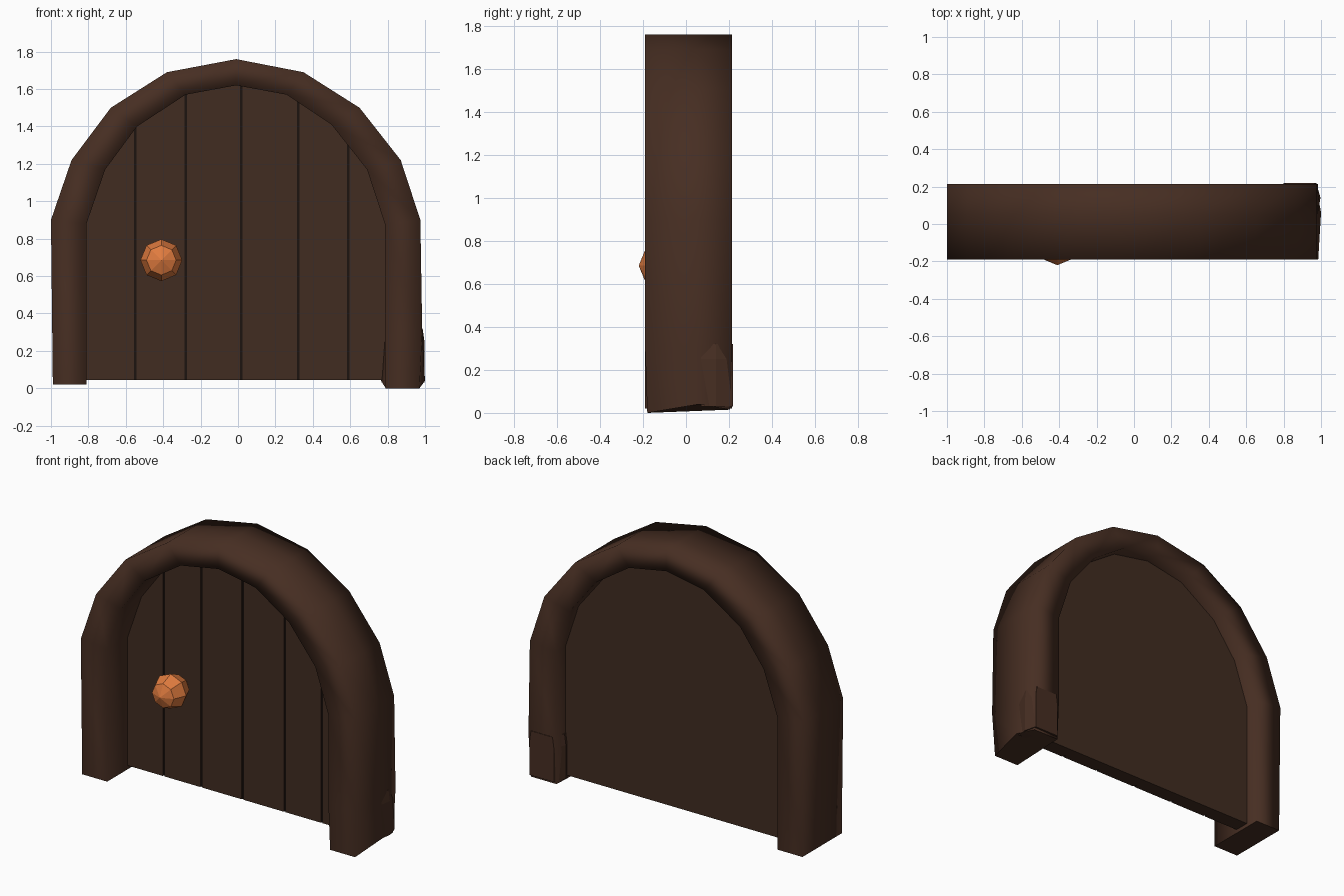
import bpy, bmesh, math
from mathutils import Vector, Matrix

if "Cube" in bpy.data.objects:
    bpy.data.objects.remove(bpy.data.objects["Cube"])


def material(name, rgb):
    m = bpy.data.materials.new(name)
    m.diffuse_color = (*rgb, 1)
    m.use_nodes = True
    m.node_tree.nodes["Principled BSDF"].inputs["Base Color"].default_value = m.diffuse_color
    return m


WOOD = material("frame_wood", (0.062, 0.027, 0.016))
PLANK = material("plank_wood", (0.052, 0.025, 0.015))
SEAM = material("dark_seam", (0.012, 0.007, 0.005))
COPPER = material("copper", (0.75, 0.2, 0.05))


def finish(bm, name, mat, smooth=False):
    bmesh.ops.recalc_face_normals(bm, faces=bm.faces)
    for f in bm.faces:
        f.smooth = smooth and len(f.verts) == 4
    me = bpy.data.meshes.new(name)
    bm.to_mesh(me)
    bm.free()
    me.materials.append(mat)
    ob = bpy.data.objects.new(name, me)
    bpy.context.collection.objects.link(ob)
    return ob


def loft(rings, name, mat, smooth=True):
    bm = bmesh.new()
    vs = [[bm.verts.new(p) for p in r] for r in rings]
    n = len(rings[0])
    for a, b in zip(vs, vs[1:]):
        for i in range(n):
            j = (i + 1) % n
            bm.faces.new((a[i], a[j], b[j], b[i]))
    bm.faces.new(vs[0])
    bm.faces.new(vs[-1])
    return finish(bm, name, mat, smooth)


# Arched frame: outer and inner outlines joined by a deep section
outer = [(-0.99, 0.02), (-1.0, 0.9), (-0.89, 1.22), (-0.68, 1.5), (-0.38, 1.69), (-0.01, 1.76),
         (0.35, 1.69), (0.65, 1.5), (0.87, 1.22), (0.975, 0.9), (0.985, 0.3)]
inner = [(-0.81, 0.02), (-0.81, 0.88), (-0.71, 1.17), (-0.54, 1.4), (-0.28, 1.57), (-0.01, 1.62),
         (0.26, 1.57), (0.5, 1.41), (0.69, 1.17), (0.785, 0.88), (0.785, 0.3)]
F, M, B = -0.19, 0.05, 0.215
rings = []
for (ox, oz), (ix, iz) in zip(outer, inner):
    rings.append([(ox, F, oz), (ox, M, oz), (ox, B, oz), (ix, B, iz), (ix, M, iz), (ix, F, iz)])
# Uneven foot on the right leg
rings.append([(0.97, -0.18, 0), (1.0, 0.06, 0.04), (0.975, 0.205, 0.015),
              (0.79, 0.205, 0.015), (0.765, 0.06, 0.04), (0.79, -0.18, 0)])
loft(rings, "arch_frame", WOOD)

# Knotty stub behind the right foot
stub = []
for z, grow in ((0.03, 0.0), (0.25, 0.0), (0.32, -0.01)):
    stub.append([(0.985 + grow, 0.07, z), (0.997 + grow, 0.14, z), (0.975 + grow, 0.218, z),
                 (0.80 - grow, 0.218, z), (0.768 - grow, 0.14, z), (0.785 - grow, 0.07, z)])
loft(stub, "foot_knot", WOOD, False)


# Door panels cut from the arch outline
outline = [(-0.83, 0.045)] + [(x * 1.02, z + 0.02) for x, z in inner[1:-1]] + [(0.80, 0.045)]


def panel(name, y0, y1, x0, x1, mat):
    bm = bmesh.new()
    bm.faces.new([bm.verts.new((x, y0, z)) for x, z in outline])
    for x, s in ((x0, -1), (x1, 1)):
        bmesh.ops.bisect_plane(bm, geom=bm.verts[:] + bm.edges[:] + bm.faces[:],
                               plane_co=(x, 0, 0), plane_no=(s, 0, 0), clear_outer=True)
    r = bmesh.ops.extrude_face_region(bm, geom=bm.faces[:])
    moved = [v for v in r["geom"] if isinstance(v, bmesh.types.BMVert)]
    bmesh.ops.translate(bm, verts=moved, vec=(0, y1 - y0, 0))
    return finish(bm, name, mat)


panel("door_back", 0.04, 0.12, -2, 2, PLANK)
seams = [-0.55, -0.28, 0.018, 0.322, 0.59]
edges = [-2] + seams + [2]
for i, (a, b) in enumerate(zip(edges, edges[1:])):
    panel(f"plank_{i + 1}", 0.02, 0.04, a + 0.006, b - 0.006, PLANK)
for i, x in enumerate(seams):
    panel(f"seam_{i + 1}", 0.027, 0.045, x - 0.006, x + 0.006, SEAM)

# Door knob and its stem
bm = bmesh.new()
turn = Matrix.Rotation(math.pi / 2, 4, 'X')
bmesh.ops.create_uvsphere(bm, u_segments=8, v_segments=4, radius=0.112,
                          matrix=Matrix.Translation((-0.41, -0.108, 0.685)) @ turn)
finish(bm, "door_knob", COPPER)
bm = bmesh.new()
bmesh.ops.create_cone(bm, cap_ends=True, segments=8, radius1=0.035, radius2=0.035, depth=0.13,
                      matrix=Matrix.Translation((-0.41, -0.035, 0.685)) @ turn)
finish(bm, "knob_stem", COPPER)
